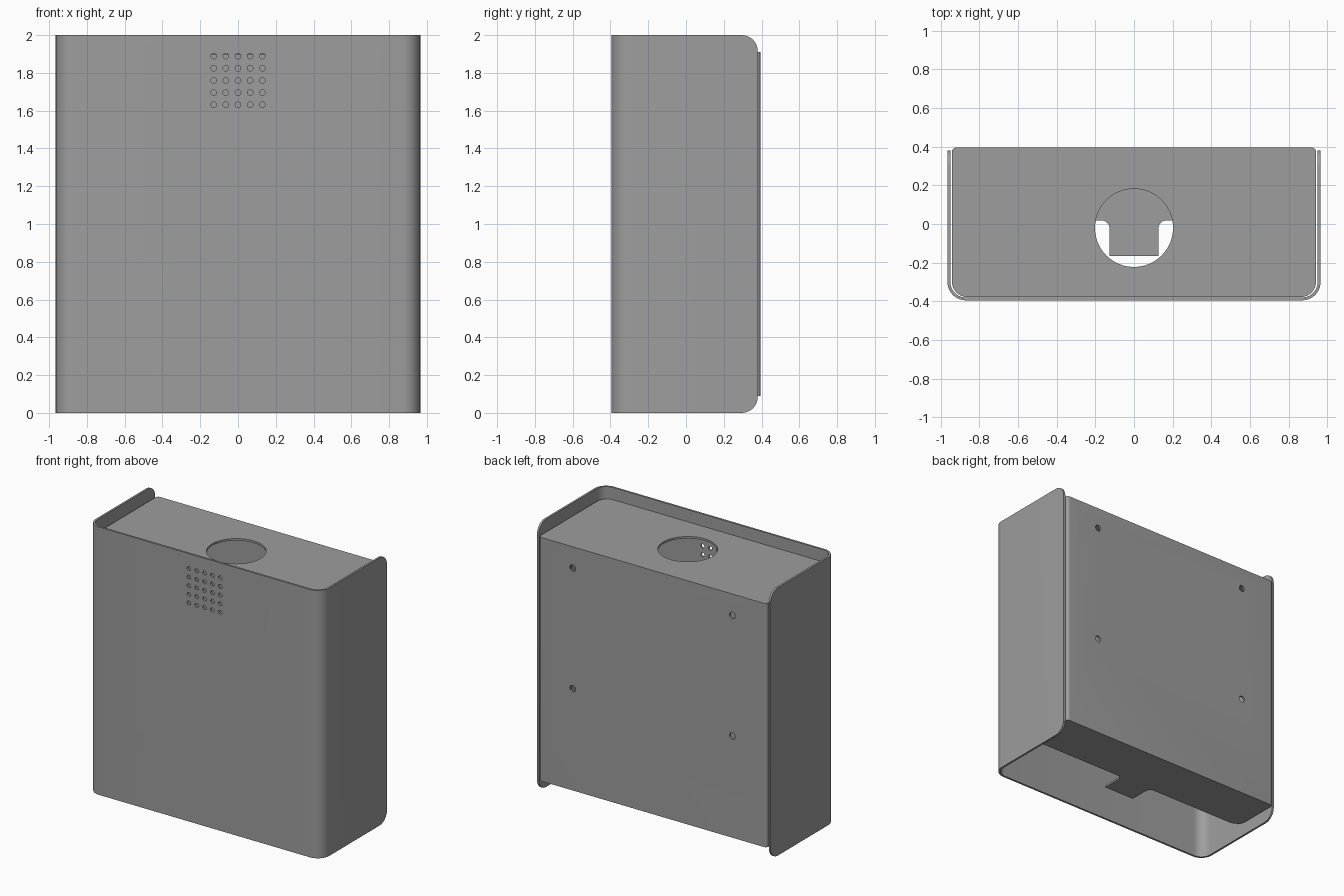
import bpy, bmesh
from math import cos, sin, pi
from mathutils import Vector, Matrix

if "Cube" in bpy.data.objects:
    bpy.data.objects.remove(bpy.data.objects["Cube"])

grey = bpy.data.materials.new("grey metal")
grey.use_nodes = True
grey.diffuse_color = (0.34, 0.34, 0.34, 1)
grey.node_tree.nodes["Principled BSDF"].inputs["Base Color"].default_value = grey.diffuse_color

SHEET = 0.015          # metal thickness
HALF_H = 0.91          # half height of the inner tray


def rounded(corners, steps=10):
    """Closed outline from (x, y, radius) right-angled corners."""
    pts = []
    for i, (x, y, r) in enumerate(corners):
        p = Vector((x, y))
        if r == 0:
            pts.append(p)
            continue
        a = (Vector(corners[i - 1][:2]) - p).normalized()
        b = (Vector(corners[(i + 1) % len(corners)][:2]) - p).normalized()
        centre = p + (a + b) * r
        for k in range(steps + 1):
            t = k / steps * pi / 2
            pts.append(centre - b * r * cos(t) - a * r * sin(t))
    return pts


def channel(w, back, tip, r):
    """U-shaped sheet outline, bent with outer radius r."""
    s = SHEET if tip > back else -SHEET
    inner = max(r - SHEET, 0.004)
    return rounded([(-w, tip, 0), (-w, back, r), (w, back, r), (w, tip, 0),
                    (w - SHEET, tip, 0), (w - SHEET, back + s, inner),
                    (SHEET - w, back + s, inner), (SHEET - w, tip, 0)])


def extrude(name, outline, z0, z1, round_ends=None):
    """Extrude an outline upward; round_ends = (y, radius) of edges to round."""
    bm = bmesh.new()
    face = bm.faces.new([bm.verts.new((p.x, p.y, z0)) for p in outline])
    up = bmesh.ops.extrude_face_region(bm, geom=[face])["geom"]
    bmesh.ops.translate(bm, vec=(0, 0, z1 - z0),
                        verts=[g for g in up if isinstance(g, bmesh.types.BMVert)])
    bmesh.ops.recalc_face_normals(bm, faces=bm.faces)
    if round_ends:
        y, r = round_ends
        tips = [e for e in bm.edges if all(abs(v.co.y - y) < 1e-4 for v in e.verts)
                and abs(e.verts[0].co.z - e.verts[1].co.z) < 1e-4]
        bmesh.ops.bevel(bm, geom=tips, offset=r, segments=10, profile=0.5, affect='EDGES')
    mesh = bpy.data.meshes.new(name)
    bm.to_mesh(mesh)
    bm.free()
    mesh.materials.append(grey)
    obj = bpy.data.objects.new(name, mesh)
    bpy.context.collection.objects.link(obj)
    return obj


def drill(obj, centres, radius, along_y, sides=24):
    """Cut round holes through a part."""
    bm = bmesh.new()
    turn = Matrix.Rotation(pi / 2 if along_y else 0, 4, 'X')
    for c in centres:
        bmesh.ops.create_cone(bm, cap_ends=True, segments=sides, radius1=radius, radius2=radius,
                              depth=0.1, matrix=Matrix.Translation(c) @ turn)
    mesh = bpy.data.meshes.new("drill")
    bm.to_mesh(mesh)
    bm.free()
    mesh.materials.append(grey)
    cutter = bpy.data.objects.new("drill", mesh)
    cutter.hide_render = True
    bpy.context.collection.objects.link(cutter)
    mod = obj.modifiers.new("holes", 'BOOLEAN')
    mod.operation, mod.solver, mod.object = 'DIFFERENCE', 'EXACT', cutter
    bpy.context.view_layer.update()
    result = bpy.data.meshes.new_from_object(obj.evaluated_get(bpy.context.evaluated_depsgraph_get()))
    obj.modifiers.clear()
    obj.data = result
    bpy.data.objects.remove(cutter)


# Outer cover: bent front and sides, with a grid of sound holes
cover = extrude("outer_cover", channel(0.965, -0.395, 0.38, 0.095), 0, 2, (0.38, 0.085))
drill(cover, [(i * 0.0645, -0.39, 1.76 + j * 0.0645) for i in range(-2, 3) for j in range(-2, 3)],
      0.015, True, 16)

# Inner tray: back with short side flanges and four mounting holes
low, high = 1 - HALF_H, 1 + HALF_H
back = extrude("back_panel", channel(0.942, 0.395, 0.02, 0.022), low + SHEET, high - SHEET)
drill(back, [(x, 0.39, z) for x in (-0.66, 0.66) for z in (0.85, 1.75)], 0.024, True)

# Top plate with a round opening
top = extrude("top_plate", rounded([(-0.942, 0.395, 0.022), (0.942, 0.395, 0.022),
                                    (0.942, -0.378, 0.08), (-0.942, -0.378, 0.08)]),
              high - SHEET, high)
drill(top, [(0, -0.02, high)], 0.202, False, 64)

# Half-depth bottom plate with a central tab
right_half = [(0.942, 0.395, 0.022), (0.942, 0.018, 0.08), (0.127, 0.018, 0.04), (0.127, -0.165, 0)]
left_half = [(-x, y, r) for x, y, r in reversed(right_half)]
bottom = extrude("bottom_plate", rounded(right_half + left_half), low, low + SHEET)

# Smooth bends, sharp edges
bpy.ops.object.select_all(action='DESELECT')
for obj in (cover, back, top, bottom):
    obj.select_set(True)
bpy.context.view_layer.objects.active = cover
bpy.ops.object.shade_smooth_by_angle(angle=pi / 6)
